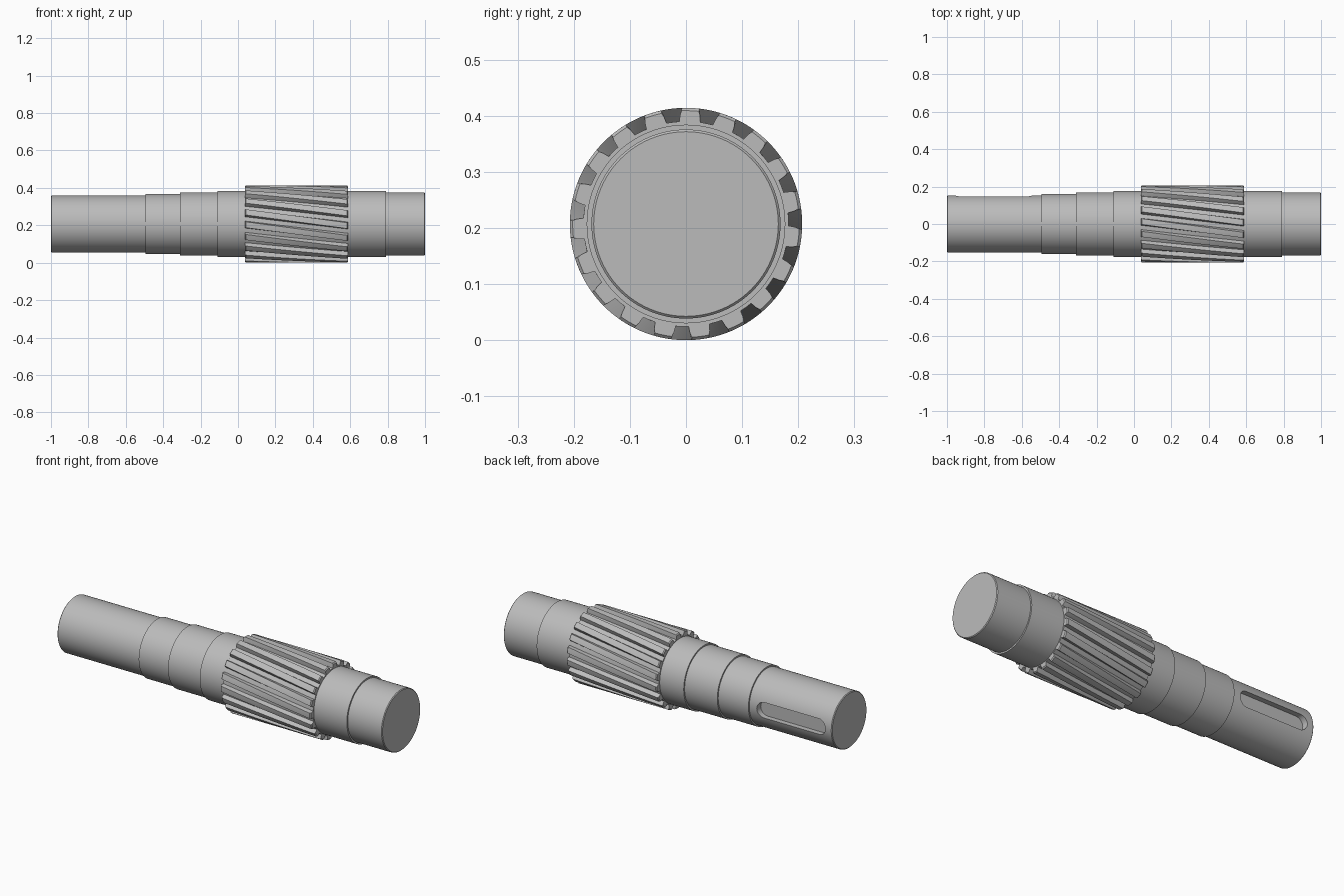
import bpy, bmesh
from math import sin, cos, pi, radians

cube = bpy.data.objects.get("Cube")
if cube:
    bpy.data.objects.remove(cube, do_unlink=True)

AXIS_Z = 0.207
SEGMENTS = 96

steel = bpy.data.materials.new("steel grey")
steel.use_nodes = True
COLOUR = (0.5, 0.5, 0.5, 1)
steel.diffuse_color = COLOUR
steel.node_tree.nodes["Principled BSDF"].inputs["Base Color"].default_value = COLOUR


def loft(name, rings):
    """Skin a list of equal-length closed rings and cap both ends."""
    bm = bmesh.new()
    loops = [[bm.verts.new(p) for p in ring] for ring in rings]
    n = len(loops[0])
    for a, b in zip(loops, loops[1:]):
        for i in range(n):
            j = (i + 1) % n
            bm.faces.new((a[i], a[j], b[j], b[i]))
    bm.faces.new(loops[0][::-1])
    bm.faces.new(loops[-1])
    bmesh.ops.recalc_face_normals(bm, faces=bm.faces)
    mesh = bpy.data.meshes.new(name)
    bm.to_mesh(mesh)
    bm.free()
    mesh.materials.append(steel)
    obj = bpy.data.objects.new(name, mesh)
    bpy.context.collection.objects.link(obj)
    return obj


def polar(x, r, a):
    return (x, r * cos(a), AXIS_Z + r * sin(a))


def smooth(obj, angle):
    bpy.ops.object.select_all(action='DESELECT')
    obj.select_set(True)
    bpy.context.view_layer.objects.active = obj
    bpy.ops.object.shade_smooth_by_angle(angle=radians(angle))


# Stepped shaft: (start, end, radius) of each journal, ends chamfered
journals = [(-1, -0.495, 0.153), (-0.495, -0.31, 0.161), (-0.31, -0.11, 0.169),
            (-0.11, 0.79, 0.177), (0.79, 1, 0.1685)]
profile = []
for start, end, r in journals:
    profile += [(start, r), (end, r)]
CHAMFER = 0.004
profile[0:1] = [(-1, 0.153 - CHAMFER), (-1 + CHAMFER, 0.153)]
profile[-1:] = [(1 - CHAMFER, 0.1685), (1, 0.1685 - CHAMFER)]
shaft = loft("stepped_shaft", [
    [polar(x, r, 2 * pi * i / SEGMENTS) for i in range(SEGMENTS)] for x, r in profile])

# Round-ended keyway on the back of the long journal
HALF, X0, X1, FLOOR = 0.043, -0.96, -0.54, 0.118
outline = []
for k in range(17):
    a = pi / 2 + pi * k / 16
    outline.append((X0 + HALF + HALF * cos(a), HALF * sin(a)))
for k in range(17):
    a = -pi / 2 + pi * k / 16
    outline.append((X1 - HALF + HALF * cos(a), HALF * sin(a)))
cutter = loft("keyway_cutter", [
    [(x, y, AXIS_Z + z) for x, z in outline] for y in (FLOOR, 0.25)])
cutter.hide_render = True
cut = shaft.modifiers.new("keyway", 'BOOLEAN')
cut.operation = 'DIFFERENCE'
cut.solver = 'EXACT'
cut.object = cutter
bpy.ops.object.select_all(action='DESELECT')
shaft.select_set(True)
bpy.context.view_layer.objects.active = shaft
bpy.ops.object.modifier_apply(modifier=cut.name)
bpy.data.objects.remove(cutter, do_unlink=True)
smooth(shaft, 25)

# Helical pinion: one tooth space described as (fraction of pitch, radius)
TEETH, TIP, ROOT = 19, 0.207, 0.183
G0, G1, TWIST = 0.037, 0.588, 0.36
PITCH = 2 * pi / TEETH
GAP_ANGLE = radians(90 - 11.6)
space = [(-0.27, TIP), (-0.225, 0.195), (-0.19, ROOT), (0, ROOT),
         (0.19, ROOT), (0.225, 0.195), (0.27, TIP), (0.42, TIP), (0.58, TIP)]


def gear_ring(x, limit):
    turn = GAP_ANGLE + TWIST * (x - G1) / (G1 - G0)
    return [polar(x, min(r, limit), turn + PITCH * (t + f))
            for t in range(TEETH) for f, r in space]


STEPS, BEVEL = 16, 0.005
rings = [gear_ring(G0, TIP - BEVEL)]
for s in range(STEPS + 1):
    x = G0 + BEVEL + (G1 - G0 - 2 * BEVEL) * s / STEPS
    rings.append(gear_ring(x, TIP))
rings.append(gear_ring(G1, TIP - BEVEL))
pinion = loft("helical_pinion", rings)
smooth(pinion, 25)
